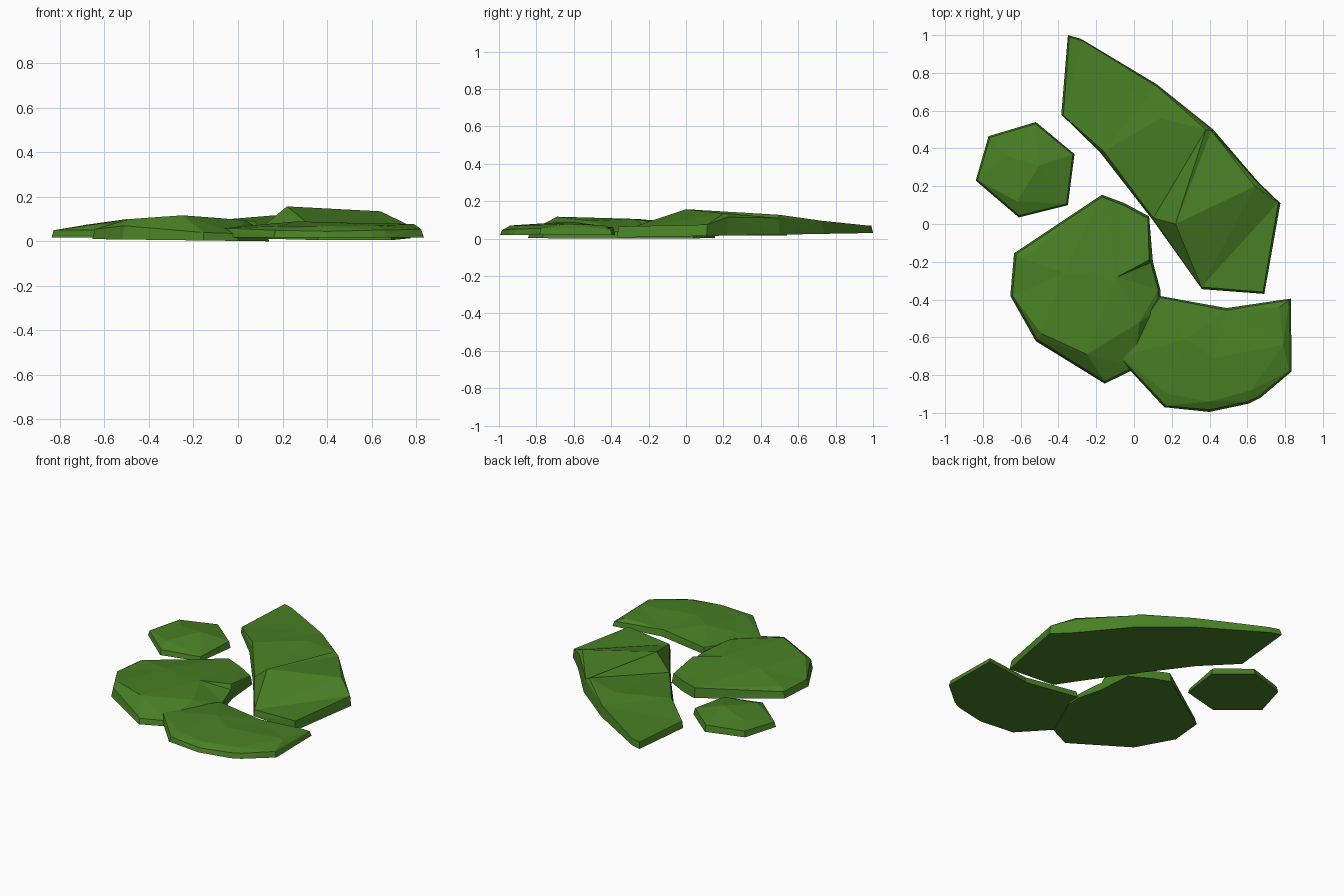
import bpy, bmesh
from mathutils import Vector
from mathutils.geometry import delaunay_2d_cdt

if "Cube" in bpy.data.objects:
    bpy.data.objects.remove(bpy.data.objects["Cube"])

mat = bpy.data.materials.new("moss_green")
mat.diffuse_color = (0.065, 0.215, 0.018, 1)
mat.use_nodes = True
mat.node_tree.nodes["Principled BSDF"].inputs["Base Color"].default_value = mat.diffuse_color


def patch(name, outline, crown, base, inset):
    """Faceted slab: wide tilted base, slightly inset rim, triangulated crown."""
    z0, sx, sy = base
    n = len(outline)
    c = sum((Vector(p[:2]) for p in outline), Vector((0, 0))) / n
    rim = []
    for x, y, z in outline:
        d = Vector((x, y)) - c
        q = c + d - d.normalized() * inset
        rim.append((q.x, q.y, z))
    tops = rim + crown
    co, _, faces, orig, _, _ = delaunay_2d_cdt(
        [Vector(p[:2]) for p in tops],
        [(i, (i + 1) % n) for i in range(n)], [], 1, 1e-5)
    bm = bmesh.new()
    top = [bm.verts.new((p.x, p.y, tops[o[0]][2])) for p, o in zip(co, orig)]
    at = {o: i for i, os in enumerate(orig) for o in os}
    low = [bm.verts.new((x, y, max(0, z0 + sx * x + sy * y))) for x, y, _ in outline]
    for f in faces:
        bm.faces.new([top[i] for i in f])
    for i in range(n):
        j = (i + 1) % n
        bm.faces.new((low[i], low[j], top[at[j]], top[at[i]]))
    bm.faces.new(low)
    bmesh.ops.triangulate(bm, faces=[f for f in bm.faces if len(f.verts) == 4])
    bmesh.ops.recalc_face_normals(bm, faces=bm.faces)
    me = bpy.data.meshes.new(name)
    bm.to_mesh(me)
    bm.free()
    me.materials.append(mat)
    bpy.context.collection.objects.link(bpy.data.objects.new(name, me))


# Long diagonal patch
patch("long_moss_patch",
      [(-.35, 1.0, .07), (-.28, .98, .07), (.12, .74, .095), (.42, .50, .11),
       (.66, .22, .115), (.775, .11, .075), (.69, -.37, .065), (.36, -.345, .045),
       (.10, .02, .06), (-.18, .38, .07), (-.385, .58, .065)],
      [(.22, 0, .157), (.49, -.355, .10), (.38, .50, .127), (.64, .20, .135),
       (-.16, .385, .09), (.14, .56, .115)],
      (.012, 0, .018), .012)

# Large central patch
patch("central_moss_patch",
      [(-.17, .155, .07), (-.05, .11, .065), (.08, .04, .06), (.10, -.20, .06),
       (.14, -.35, .04), (.14, -.46, .035), (0, -.77, .035), (-.155, -.845, .04),
       (-.52, -.62, .07), (-.655, -.38, .055), (-.635, -.155, .05)],
      [(-.25, -.69, .117), (-.49, -.58, .10), (-.59, -.18, .07), (-.37, -.26, .105),
       (-.09, -.28, .105), (.08, -.19, .09), (.03, -.52, .095)],
      (.002, -.0126, 0), .012)

# Front right patch
patch("front_moss_patch",
      [(.13, -.38, .06), (.49, -.445, .06), (.83, -.395, .05), (.835, -.78, .055),
       (.67, -.92, .05), (.61, -.95, .05), (.40, -.995, .045), (.16, -.97, .05),
       (-.09, -.70, .06)],
      [(.27, -.61, .09), (.77, -.44, .072), (.79, -.64, .078), (.42, -.71, .085),
       (.18, -.90, .068), (.40, -.94, .07), (.62, -.88, .07)],
      (.018, 0, 0), .012)

# Small rear left patch
patch("small_moss_patch",
      [(-.77, .465, .055), (-.52, .54, .06), (-.315, .37, .06), (-.35, .10, .045),
       (-.61, .035, .05), (-.838, .23, .05)],
      [(-.50, .31, .10), (-.62, .12, .08), (-.68, .36, .075)],
      (.017, 0, 0), .01)
